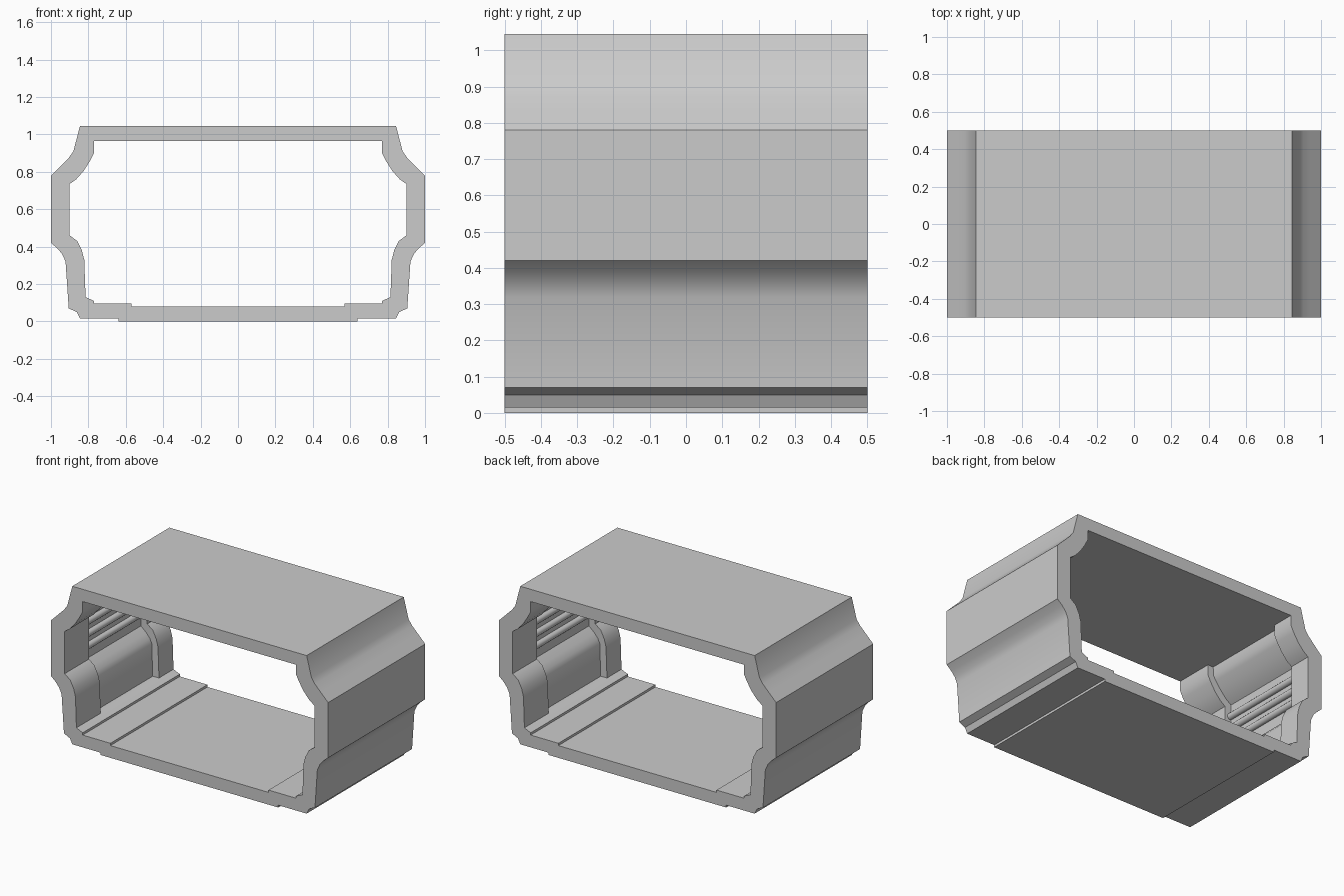
import bpy, bmesh, math
from mathutils import Matrix

if "Cube" in bpy.data.objects:
    bpy.data.objects.remove(bpy.data.objects["Cube"])

# Half profiles (x, z) of the right side, bottom to top
OUTER = [(0, 0), (.64, 0), (.64, .015), (.845, .015), (.862, .05), (.905, .07),
         (.922, .32), (.94, .36), (.965, .39), (1, .42), (1, .78),
         (.945, .835), (.905, .875), (.88, .91), (.845, 1.045)]
OUTER.append((0, 1.045))
INNER = [(0, .08), (.57, .08), (.57, .095), (.77, .095), (.77, .11), (.815, .13),
         (.815, .13), (.822, .33), (.835, .38), (.86, .43), (.9, .46), (.9, .735),
         (.865, .76), (.825, .805), (.79, .86), (.77, .9), (.77, .965), (.77, .965), (0, .965)]
# Same point count as INNER, pushed into the wall for the recessed bay
BAY = INNER[:6] + [(.86, .13), (.867, .34), (.88, .37), (.905, .4), (.945, .435),
                   (.945, .76), (.905, .79), (.865, .835), (.83, .88), (.813, .91),
                   (.81, .965)] + INNER[17:]


def loop(bm, pts, y):
    return [bm.verts.new((x, y, z)) for x, z in pts]


def bridge(bm, a, b):
    for i in range(len(a) - 1):
        bm.faces.new((a[i], a[i + 1], b[i + 1], b[i]))


def finish(bm, name):
    me = bpy.data.meshes.new(name)
    bm.to_mesh(me)
    bm.free()
    ob = bpy.data.objects.new(name, me)
    bpy.context.collection.objects.link(ob)
    bpy.ops.object.select_all(action='DESELECT')
    ob.select_set(True)
    bpy.context.view_layer.objects.active = ob
    bpy.ops.object.shade_smooth_by_angle(angle=math.radians(32))
    return ob


# Corridor shell: half built from stations along y, other half turned 180 degrees
bm = bmesh.new()
outer = [loop(bm, OUTER, y) for y in (-.5, .5)]
inner = [loop(bm, p, y) for p, y in ((INNER, -.5), (INNER, -.35), (BAY, -.35),
                                     (BAY, .25), (INNER, .25), (INNER, .5))]
bridge(bm, *outer)
for a, b in zip(inner, inner[1:]):
    bridge(bm, a, b)
for o, i in ((outer[0], inner[0]), (outer[1], inner[-1])):
    bm.faces.new(o + i[::-1])
bmesh.ops.remove_doubles(bm, verts=bm.verts, dist=1e-5)
bmesh.ops.dissolve_degenerate(bm, edges=bm.edges, dist=1e-5)
copy = bmesh.ops.duplicate(bm, geom=bm.verts[:] + bm.edges[:] + bm.faces[:])
bmesh.ops.rotate(bm, verts=[g for g in copy['geom'] if isinstance(g, bmesh.types.BMVert)],
                 matrix=Matrix.Rotation(math.pi, 3, 'Z'))
bmesh.ops.remove_doubles(bm, verts=bm.verts, dist=1e-5)
bmesh.ops.recalc_face_normals(bm, faces=bm.faces)
finish(bm, "corridor_shell")

# Wall pipes running along each recessed bay
for side, s in (("right", 1), ("left", -1)):
    for n, z in enumerate((.52, .60, .68)):
        bm = bmesh.new()
        bmesh.ops.create_cone(bm, cap_ends=True, segments=12, radius1=.022, radius2=.022, depth=.6,
                              matrix=Matrix.Translation((s * .94, s * -.05, z))
                              @ Matrix.Rotation(math.pi / 2, 4, 'X'))
        finish(bm, f"{side}_wall_pipe_{n + 1}")
